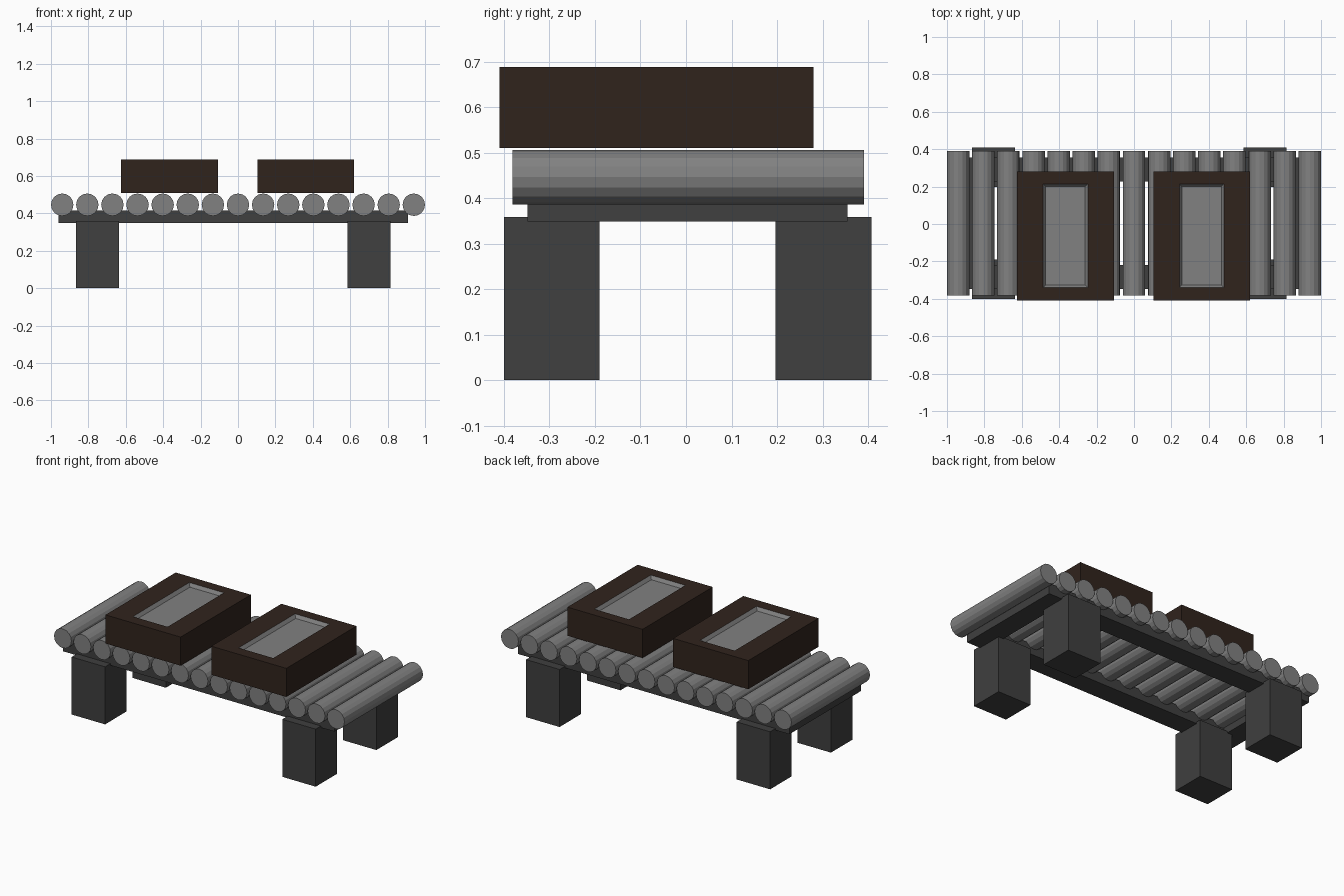
import bpy, bmesh
from math import pi
from mathutils import Matrix, Vector

if "Cube" in bpy.data.objects:
    bpy.data.objects.remove(bpy.data.objects["Cube"])


def material(name, rgb):
    m = bpy.data.materials.new(name)
    m.diffuse_color = (*rgb, 1)
    m.use_nodes = True
    m.node_tree.nodes["Principled BSDF"].inputs["Base Color"].default_value = m.diffuse_color
    return m


STEEL = material("roller_grey", (0.22, 0.22, 0.22))
DARK = material("frame_dark_grey", (0.05, 0.05, 0.05))
BROWN = material("crate_brown", (0.03, 0.017, 0.012))


def finish(name, bm, *mats):
    bmesh.ops.recalc_face_normals(bm, faces=bm.faces)
    me = bpy.data.meshes.new(name)
    bm.to_mesh(me)
    bm.free()
    for m in mats:
        me.materials.append(m)
    ob = bpy.data.objects.new(name, me)
    bpy.context.collection.objects.link(ob)
    return ob


def box_mesh(x, y, z):
    bm = bmesh.new()
    size = [b - a for a, b in (x, y, z)]
    mid = Vector([(a + b) / 2 for a, b in (x, y, z)])
    bmesh.ops.create_cube(bm, size=1, matrix=Matrix.Translation(mid) @ Matrix.Diagonal((*size, 1)))
    return bm


# four legs
for xn, x in (("left", (-0.865, -0.635)), ("right", (0.585, 0.815))):
    for yn, y in (("front", (-0.40, -0.19)), ("back", (0.197, 0.408))):
        finish(f"{yn}_{xn}_leg", box_mesh(x, y, (0, 0.358)), DARK)

# support frame: a slab with a rectangular opening, extruded upwards
bm = bmesh.new()
outer = [(-0.96, -0.348), (0.908, -0.348), (0.908, 0.355), (-0.96, 0.355)]
inner = [(-0.83, -0.22), (0.78, -0.22), (0.78, 0.227), (-0.83, 0.227)]
vo = [bm.verts.new((*p, 0.348)) for p in outer]
vi = [bm.verts.new((*p, 0.348)) for p in inner]
faces = [bm.faces.new((vo[i], vo[(i + 1) % 4], vi[(i + 1) % 4], vi[i])) for i in range(4)]
ext = bmesh.ops.extrude_face_region(bm, geom=faces, use_keep_orig=True)["geom"]
bmesh.ops.translate(bm, verts=[v for v in ext if isinstance(v, bmesh.types.BMVert)], vec=(0, 0, 0.066))
finish("support_frame", bm, DARK)

# row of rollers
COUNT = 15
for i in range(COUNT):
    bm = bmesh.new()
    x = -0.94 + 1.88 * i / (COUNT - 1)
    bmesh.ops.create_cone(bm, cap_ends=True, segments=16, radius1=0.06, radius2=0.06, depth=0.772,
                          matrix=Matrix.Translation((x, 0.005, 0.446)) @ Matrix.Rotation(pi / 2, 4, 'X'))
    finish(f"roller_{i + 1}", bm, STEEL)

# two crates with a shallow, bevelled grey panel sunk in the lid
for name, x0 in (("left_crate", -0.625), ("right_crate", 0.103)):
    bm = box_mesh((x0, x0 + 0.517), (-0.41, 0.28), (0.51, 0.688))
    top = max(bm.faces, key=lambda f: f.calc_center_median().z)
    bmesh.ops.inset_region(bm, faces=[top], thickness=0.1)
    xs, ys = (x0 + 0.139, x0 + 0.378), (-0.34, 0.215)
    c = top.calc_center_median()
    for v in top.verts:
        v.co.x, v.co.y = xs[v.co.x > c.x], ys[v.co.y > c.y]
    walls = bmesh.ops.inset_region(bm, faces=[top], thickness=0.02, depth=-0.02)["faces"]
    for f in walls + [top]:
        f.material_index = 1
    finish(name, bm, BROWN, STEEL)
